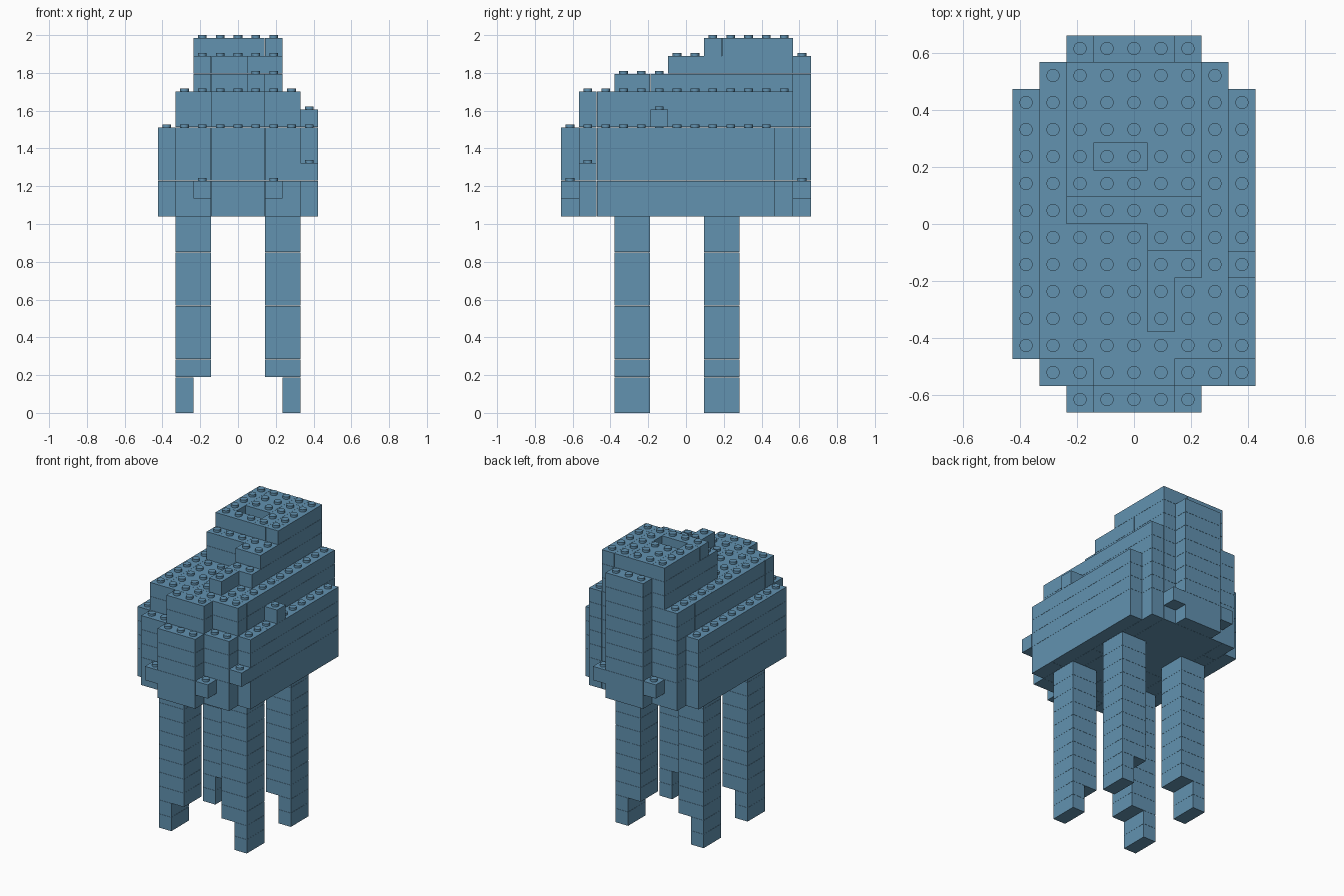
import bpy
import bmesh
from mathutils import Matrix, Vector

cube = bpy.data.objects.get("Cube")
if cube:
    bpy.data.objects.remove(cube, do_unlink=True)

PITCH = 0.0945            # brick module in all three directions
COLS, ROWS = 9, 14
GAP = 0.001               # seam left around each brick
STUD_R, STUD_H = 0.023, 0.0155

blue = bpy.data.materials.new("dusty_blue")
blue.use_nodes = True
colour = (0.122, 0.287, 0.434, 1)
blue.diffuse_color = colour
blue.node_tree.nodes["Principled BSDF"].inputs["Base Color"].default_value = colour

tops = {}                 # highest brick level over each stud cell


def place(c, r, k):
    return Vector(((c - COLS / 2) * PITCH, (r - ROWS / 2) * PITCH, k * PITCH))


def finish(name, bm):
    mesh = bpy.data.meshes.new(name)
    bm.to_mesh(mesh)
    bm.free()
    mesh.materials.append(blue)
    obj = bpy.data.objects.new(name, mesh)
    bpy.context.collection.objects.link(obj)
    return obj


def bricks(name, plans, levels):
    """Stack bricks; each plan is (col start, col end, row start, row end)."""
    bm = bmesh.new()
    for c0, c1, r0, r1 in plans:
        for k0, k1 in zip(levels, levels[1:]):
            lo, hi = place(c0, r0, k0), place(c1, r1, k1)
            size = hi - lo - Vector((GAP, GAP, GAP))
            bmesh.ops.create_cube(bm, size=1, matrix=Matrix.Translation((lo + hi) / 2)
                                  @ Matrix.Diagonal(size).to_4x4())
        for c in range(c0, c1):
            for r in range(r0, r1):
                tops[c, r] = max(tops.get((c, r), 0), levels[-1])
    return finish(name, bm)


# Body levels: a double-height base course, then single courses
def courses(top):
    return [11] + list(range(13, top + 1))


# Legs with narrower feet on the outer side
for side, col, foot in (("right", 1, 1), ("left", 6, 7)):
    for end, row in (("front", 3), ("back", 8)):
        bricks(f"{end}_{side}_leg", [(col, col + 2, row, row + 2)], range(2, 12))
        bricks(f"{end}_{side}_foot", [(foot, foot + 1, row, row + 2)], range(3))

# Front and back end panels with small side lugs
for end, row, top in (("front", 0, 16), ("back", 13, 20)):
    bricks(f"{end}_panel", [(3, 6, row, row + 1)], courses(top))
    bricks(f"{end}_lugs", [(c, c + 1, row, row + 1) for c in (2, 6)], [12, 13])

# Front shoulders and the taller middle of the chest
bricks("front_shoulders", [(1, 3, 1, 2), (6, 8, 1, 2)], courses(16))
bricks("chest", [(3, 6, 1, 2)], courses(18))

# Side walls
for side, col in (("right", 0), ("left", 8)):
    bricks(f"{side}_wall", [(col, col + 1, 2, 4), (col, col + 1, 4, 12)], courses(16))
bricks("left_wall_lug", [(8, 9, 1, 2)], [13, 14])
bricks("left_wall_block", [(8, 9, 5, 6)], [16, 17])

# Main body
bricks("body_core", [
    (1, 8, 2, 3),
    (1, 2, 3, 9), (1, 2, 9, 11), (1, 2, 11, 13),
    (2, 4, 3, 7), (4, 5, 3, 7), (5, 7, 3, 7), (2, 7, 7, 13),
    (7, 8, 3, 7), (7, 8, 7, 13)], courses(18))

# Stepped upper part
bricks("small_step", [(5, 6, 3, 5), (5, 7, 5, 6)], [18, 19])
bricks("upper_step", [(2, 3, 7, 8), (3, 5, 7, 8), (5, 7, 6, 8)], range(18, 21))
bricks("upper_block", [(2, 7, 8, 10), (2, 7, 10, 13)], range(18, 21))

# Top course around a small open slot
bricks("top_ring", [
    (2, 5, 8, 9), (2, 3, 9, 13), (3, 5, 10, 13),
    (5, 6, 8, 12), (5, 6, 12, 13), (6, 7, 8, 9), (6, 7, 9, 13)], [20, 21])

# Studs on every exposed brick top
bm = bmesh.new()
for (c, r), k in tops.items():
    spot = place(c + 0.5, r + 0.5, k) + Vector((0, 0, STUD_H / 2 - GAP / 2))
    bmesh.ops.create_cone(bm, cap_ends=True, segments=20, radius1=STUD_R, radius2=STUD_R,
                          depth=STUD_H + GAP, matrix=Matrix.Translation(spot))
studs = finish("studs", bm)
bpy.ops.object.select_all(action="DESELECT")
studs.select_set(True)
bpy.context.view_layer.objects.active = studs
bpy.ops.object.shade_smooth_by_angle()
